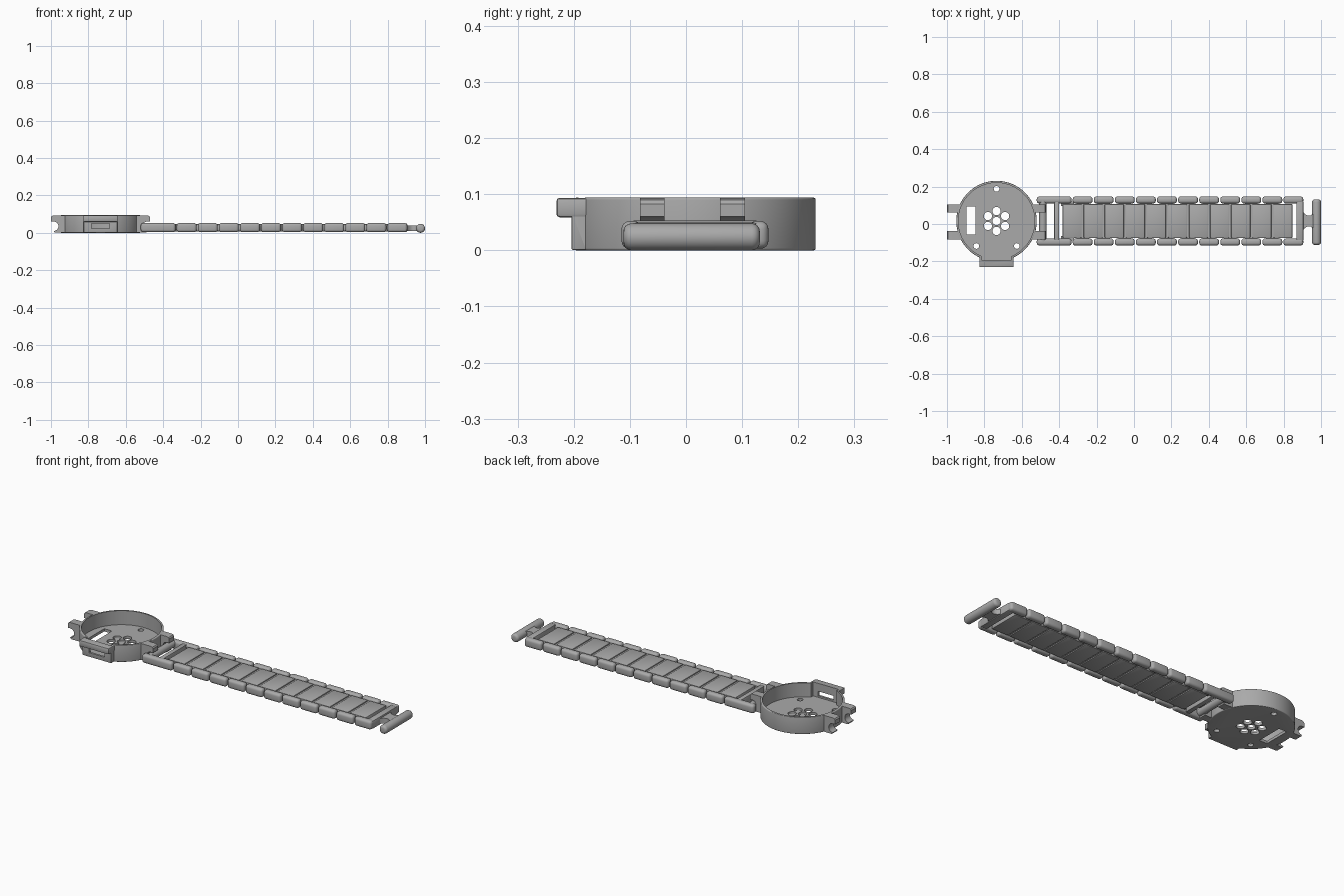
import bpy, bmesh, math
from mathutils import Matrix, Vector

if "Cube" in bpy.data.objects:
    bpy.data.objects.remove(bpy.data.objects["Cube"])

CX, CY = -0.735, 0.016      # case centre; CY is also the strap's centre line
PITCH, FIRST = 0.1127, -0.331

steel = bpy.data.materials.new("grey_metal")
steel.use_nodes = True
grey = (0.4, 0.4, 0.4, 1)
steel.diffuse_color = grey
steel.node_tree.nodes["Principled BSDF"].inputs["Base Color"].default_value = grey


def finish(name, bm):
    bmesh.ops.recalc_face_normals(bm, faces=bm.faces)
    mesh = bpy.data.meshes.new(name)
    bm.to_mesh(mesh)
    bm.free()
    mesh.materials.append(steel)
    ob = bpy.data.objects.new(name, mesh)
    bpy.context.collection.objects.link(ob)
    return ob


def box(name, x0, x1, y0, y1, z0, z1, bevel=0, seg=2):
    bm = bmesh.new()
    size = Vector((x1 - x0, y1 - y0, z1 - z0))
    mid = Vector((x0 + x1, y0 + y1, z0 + z1)) / 2
    bmesh.ops.create_cube(bm, size=1, matrix=Matrix.Translation(mid) @ Matrix.Diagonal(size.to_4d()))
    if bevel:
        bmesh.ops.bevel(bm, geom=bm.edges[:], offset=bevel, segments=seg, profile=0.5, affect='EDGES')
    return finish(name, bm)


def cylinder(name, centre, r, depth, sides=32, axis='Z', bevel=0):
    bm = bmesh.new()
    bmesh.ops.create_cone(bm, cap_ends=True, segments=sides, radius1=r, radius2=r, depth=depth)
    if bevel:
        rims = [e for e in bm.edges if abs(e.verts[0].co.z - e.verts[1].co.z) < 1e-6]
        bmesh.ops.bevel(bm, geom=rims, offset=bevel, segments=4, profile=0.5, affect='EDGES')
    turn = Matrix.Rotation(math.pi / 2, 4, 'X') if axis == 'Y' else Matrix()
    bm.transform(Matrix.Translation(centre) @ turn)
    return finish(name, bm)


def prism(name, points, offset):
    bm = bmesh.new()
    face = bm.faces.new([bm.verts.new(p) for p in points])
    out = bmesh.ops.extrude_face_region(bm, geom=[face])
    bmesh.ops.translate(bm, vec=offset, verts=[v for v in out["geom"] if isinstance(v, bmesh.types.BMVert)])
    return finish(name, bm)


def combine(target, other, operation):
    mod = target.modifiers.new("cut", 'BOOLEAN')
    mod.operation, mod.solver, mod.object = operation, 'EXACT', other
    bpy.context.view_layer.objects.active = target
    bpy.ops.object.modifier_apply(modifier=mod.name)
    bpy.data.objects.remove(other)


def smooth(ob):
    bpy.ops.object.select_all(action='DESELECT')
    ob.select_set(True)
    bpy.context.view_layer.objects.active = ob
    bpy.ops.object.shade_smooth_by_angle(angle=math.radians(32))


# Round case with a flat front block and lip
case = cylinder("watch_case", (CX, CY, 0.047), 0.215, 0.094, 96, bevel=0.004)
combine(case, box("front_block", CX - 0.09, CX + 0.09, -0.204, -0.1, 0.0005, 0.0935, 0.003), 'UNION')
combine(case, box("front_lip", CX - 0.092, CX + 0.092, -0.231, -0.12, 0.059, 0.0937, 0.006), 'UNION')

# Hooked lugs on both sides
arc = [(0.25 + 0.025 * math.cos(a), 0.035 + 0.025 * math.sin(a))
       for a in [math.pi * (0.5 + i / 12) for i in range(13)]]
hook = [(0.17, 0.093), (0.25, 0.093), (0.26, 0.09), (0.265, 0.083), (0.265, 0.06)]
hook += arc + [(0.247, 0.003), (0.24, 0.001), (0.17, 0.001)]
for side in (-1, 1):
    for y in (-0.082, 0.061):
        lug = prism("lug", [(CX + side * dx, y, z) for dx, z in hook], (0, 0.044, 0))
        combine(case, lug, 'UNION')

# Hollow interior, front port and floor openings
combine(case, cylinder("cavity", (CX, CY, 0.115), 0.204, 0.2, 96), 'DIFFERENCE')
combine(case, box("block_cavity", CX - 0.08, CX + 0.08, -0.192, -0.1, 0.015, 0.2), 'DIFFERENCE')
combine(case, box("port", CX - 0.048, CX + 0.048, -0.3, -0.1, 0.024, 0.049), 'DIFFERENCE')
combine(case, box("floor_slot", -0.896, -0.848, -0.056, 0.093, -0.1, 0.05), 'DIFFERENCE')
holes = [(0, 0, 0.022)]
holes += [(0.053 * math.sin(i * math.pi / 3), 0.053 * math.cos(i * math.pi / 3), 0.022) for i in range(6)]
holes += [(0.172 * math.cos(math.radians(a)), 0.172 * math.sin(math.radians(a)), 0.015) for a in (90, 231, 309)]
for dx, dy, r in holes:
    combine(case, cylinder("hole", (CX + dx, CY + dy, 0), r, 0.1, 24), 'DIFFERENCE')
smooth(case)


def side_rods(name, x0, x1):
    for label, s in (("left", 1), ("right", -1)):
        y0, y1 = sorted((CY + s * 0.094, CY + s * 0.131))
        smooth(box(f"{name}_{label}", x0, x1, y0, y1, 0.003, 0.052, 0.014, 4))


# Strap: centre plates, and rods and crossbars bridging each pair
for i in range(11):
    x = FIRST + i * PITCH
    smooth(box(f"strap_plate_{i}", x - 0.051, x + 0.051, CY - 0.091, CY + 0.091, 0.008, 0.046, 0.005))
    if i < 10:
        b = x + PITCH / 2
        side_rods(f"link_rod_{i}", b - 0.053, b + 0.053)
        box(f"link_crossbar_{i}", b - 0.034, b + 0.034, CY - 0.105, CY + 0.105, 0.014, 0.04)

# First link: side rods, crossbar and hinge pin held by the lugs
side_rods("first_link_rod", -0.52, -0.334)
smooth(box("first_link_crossbar", -0.427, -0.4, CY - 0.11, CY + 0.11, 0.006, 0.05, 0.005))
smooth(cylinder("hinge_pin", (-0.487, CY, 0.033), 0.02, 0.22, 24, 'Y'))
box("first_link_inner_bar", -0.39, -0.32, CY - 0.105, CY - 0.08, 0.014, 0.04)
box("first_link_inner_bar", -0.39, -0.32, CY + 0.08, CY + 0.105, 0.014, 0.04)

# End link with a waisted neck and T-shaped clasp bar
side_rods("end_link_rod", FIRST + 10 * PITCH + 0.003, 0.905)
smooth(box("end_link_crossbar", 0.868, 0.905, CY - 0.11, CY + 0.11, 0.005, 0.05, 0.005))
waist = [(0.895 + 0.01 * i, 0.028 + 0.034 * ((i - 4) / 4) ** 2) for i in range(9)]
outline = [(x, CY + w, 0.01) for x, w in waist] + [(x, CY - w, 0.01) for x, w in reversed(waist)]
smooth(prism("clasp_neck", outline, (0, 0, 0.03)))
smooth(cylinder("clasp_bar", (0.976, CY - 0.006, 0.024), 0.024, 0.243, 32, 'Y', bevel=0.014))
